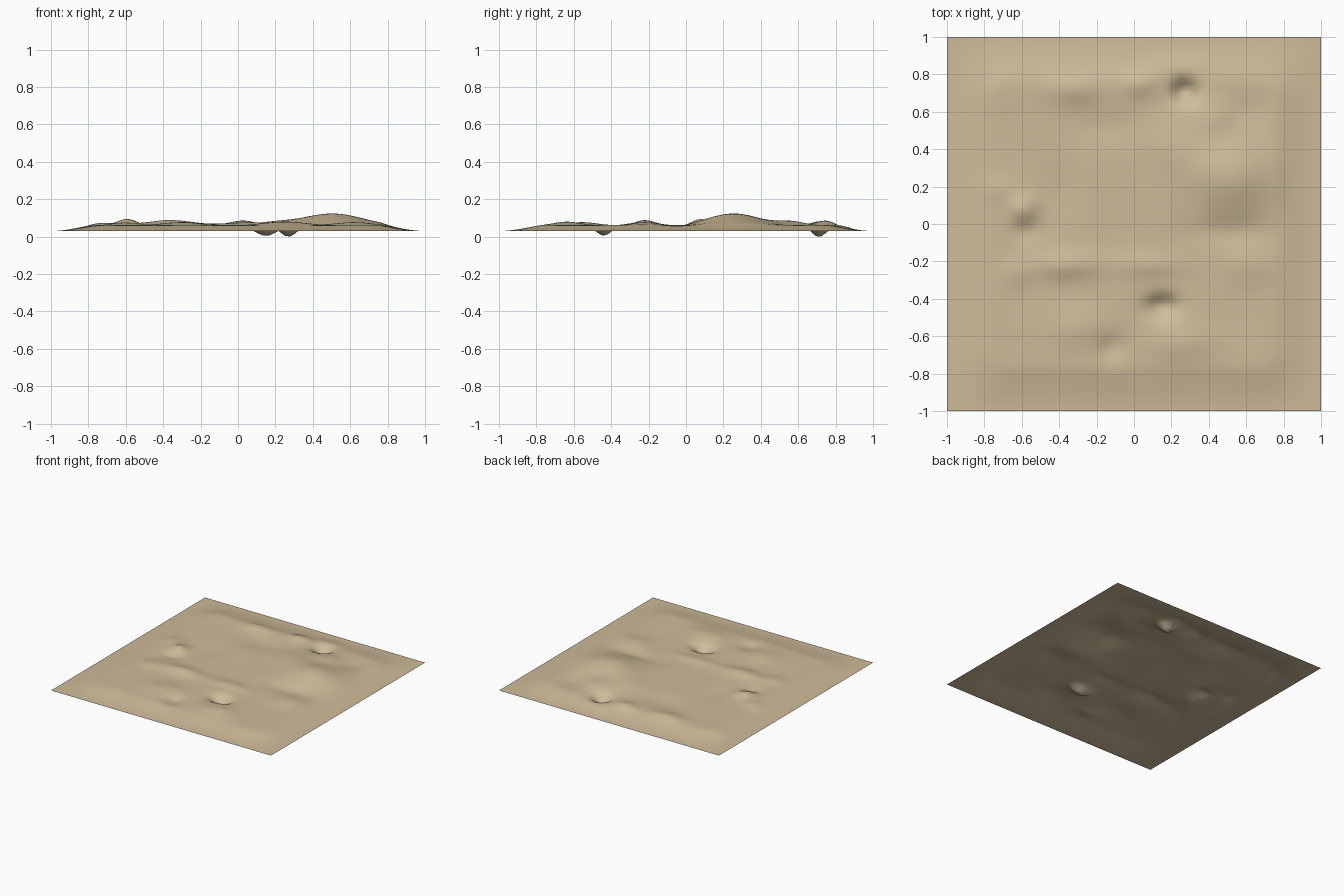
import bpy, bmesh, math

# Hills and hollows: x, y, width x, width y, height
BUMPS = [
    (.50, .25, .22, .19, .062), (.22, .42, .20, .15, .018),   # main hill
    (.42, .57, .12, .09, .018), (.50, -.04, .20, .07, -.014),
    (-.32, .72, .15, .07, .022), (.03, .75, .09, .07, .024),  # north ridge
    (-.15, .52, .18, .09, -.010),
    (.27, .71, .06, .055, -.070), (.24, .85, .12, .05, .018),  # north pit
    (-.59, .08, .07, .07, .034), (-.58, -.04, .07, .05, -.014),  # west knoll
    (-.72, .18, .09, .07, .012), (-.38, .18, .10, .15, -.006),
    (-.36, -.22, .17, .07, .026), (.08, -.22, .18, .06, .016),  # south ridge
    (.62, -.22, .12, .10, .016), (-.62, -.26, .08, .08, .014),
    (.15, -.44, .08, .055, -.062), (-.30, -.55, .13, .11, .018),  # south pit
    (-.12, -.66, .07, .07, -.022), (.24, -.64, .16, .09, .018),
    (-.68, .72, .14, .12, .008), (.60, .60, .10, .09, -.010),
]


def smooth(t):
    t = max(0, min(1, t))
    return t * t * (3 - 2 * t)


def height(x, y):
    # flat rim fading into rolling ground
    fade = smooth((1 - abs(x)) / .33) * smooth((1 - abs(y)) / .33)
    h = .031 + .002 * math.sin(11 * x + 3 * y) * math.cos(9 * y - 4 * x)
    for cx, cy, sx, sy, a in BUMPS:
        h += a * math.exp(-((x - cx) / sx) ** 2 - ((y - cy) / sy) ** 2)
    return .03 + h * min(1, 1.25 * fade)


# Sand terrain sheet
bm = bmesh.new()
bmesh.ops.create_grid(bm, x_segments=72, y_segments=72, size=1)
for v in bm.verts:
    v.co.z = height(v.co.x, v.co.y)

# Rest the deepest pit on the ground
low = min(v.co.z for v in bm.verts)
for v in bm.verts:
    if v.co.z < .03:
        v.co.z = .03 - (.03 - v.co.z) * .03 / max(.03 - low, 1e-4)
for f in bm.faces:
    f.smooth = True
mesh = bpy.data.meshes.new("sand_terrain")
bm.to_mesh(mesh)
bm.free()
terrain = bpy.data.objects.new("sand_terrain", mesh)
bpy.context.collection.objects.link(terrain)

# Sand colour
sand = bpy.data.materials.new("sand")
sand.diffuse_color = (.62, .50, .32, 1)
mesh.materials.append(sand)
